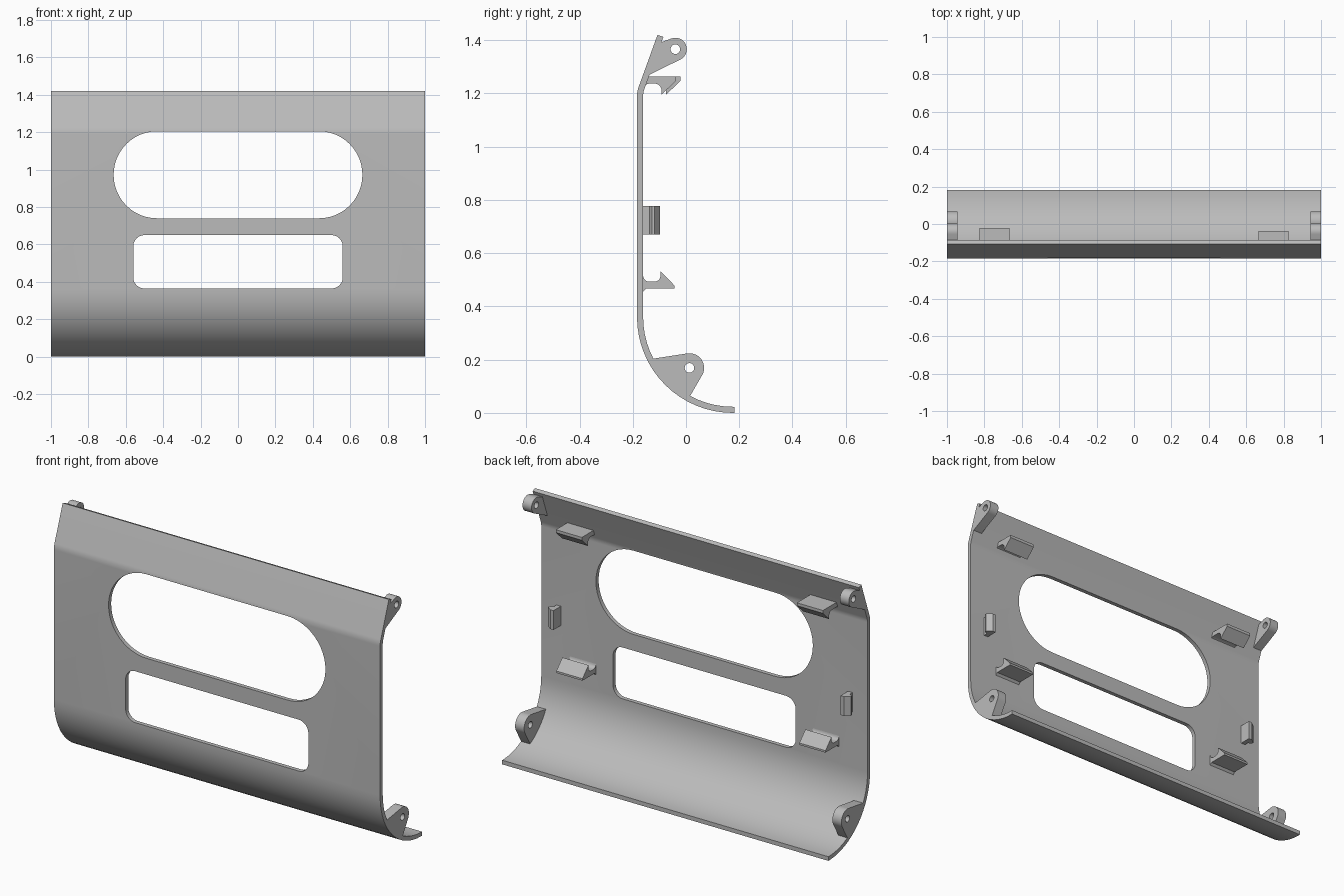
import bpy, bmesh
from math import sin, cos, radians

if "Cube" in bpy.data.objects:
    bpy.data.objects.remove(bpy.data.objects["Cube"])

grey = bpy.data.materials.new("plain grey")
grey.use_nodes = True
COLOUR = (0.5, 0.5, 0.5, 1)
grey.diffuse_color = COLOUR
grey.node_tree.nodes["Principled BSDF"].inputs["Base Color"].default_value = COLOUR


def arc(a, b, r, start, end, n=12):
    """Points along a circular arc, angles in degrees."""
    angles = [radians(start + (end - start) * i / n) for i in range(n + 1)]
    return [(a + r * cos(t), b + r * sin(t)) for t in angles]


def prism(name, points, axis, lo, hi):
    """Extrude a closed 2D profile along an axis; the profile uses the other two axes in order."""
    def place(p, d):
        return {"x": (d, *p), "y": (p[0], d, p[1]), "z": (*p, d)}[axis]
    bm = bmesh.new()
    rings = [[bm.verts.new(place(p, d)) for p in points] for d in (lo, hi)]
    for ring in rings:
        bm.faces.new(ring)
    n = len(points)
    for i in range(n):
        j = (i + 1) % n
        bm.faces.new((rings[0][i], rings[0][j], rings[1][j], rings[1][i]))
    bmesh.ops.recalc_face_normals(bm, faces=bm.faces)
    mesh = bpy.data.meshes.new(name)
    bm.to_mesh(mesh)
    bm.free()
    mesh.materials.append(grey)
    obj = bpy.data.objects.new(name, mesh)
    bpy.context.collection.objects.link(obj)
    return obj


def activate(obj):
    bpy.ops.object.select_all(action="DESELECT")
    obj.select_set(True)
    bpy.context.view_layer.objects.active = obj


def cut(obj, cutter):
    """Subtract a cutter and discard it."""
    cutter.hide_render = True
    mod = obj.modifiers.new("cut", "BOOLEAN")
    mod.operation, mod.solver, mod.object = "DIFFERENCE", "EXACT", cutter
    activate(obj)
    bpy.ops.object.modifier_apply(modifier=mod.name)
    bpy.data.objects.remove(cutter)


def rounded_rect(w, z0, z1, r):
    """Rounded rectangle in x and z, w is the half width."""
    return (arc(w - r, z1 - r, r, 0, 90) + arc(r - w, z1 - r, r, 90, 180)
            + arc(r - w, z0 + r, r, 180, 270) + arc(w - r, z0 + r, r, 270, 360))


# Curved panel
BEND = (0.176, 0.36)
LEAN = (-0.084, 1.19)
outer = ([(-0.107, 1.42)] + arc(*LEAN, 0.1, 160, 180, 6)
         + arc(*BEND, 0.36, 180, 270, 16) + [(0.182, 0)])
inner = ([(0.182, 0.023)] + arc(*BEND, 0.337, 270, 180, 16)
         + arc(*LEAN, 0.077, 180, 160, 6) + [(-0.085, 1.412)])
panel = prism("panel", outer + inner, "x", -1, 1)

# Openings; the slot ends meet at single points, so its radius is a touch small
cut(panel, prism("slot_cutter", rounded_rect(0.665, 0.74, 1.205, 0.232), "y", -0.4, 0.1))
cut(panel, prism("window_cutter", rounded_rect(0.56, 0.365, 0.65, 0.06), "y", -0.4, 0.1))
parts = [panel]

# Pivot ears: rounded tabs with a hole, rooted in the panel
upper_ear = arc(-0.04, 1.366, 0.043, -64, 110, 16) + [(-0.105, 1.388), (-0.148, 1.265)]
lower_ear = arc(0.013, 0.169, 0.055, -28, 98, 16) + arc(*BEND, 0.348, 207, 241.5, 8)


# Snap hooks, profiles in y and z; reach is the tip of the barb
def upper_hook(reach):
    catch = reach - 0.054
    return ([(-0.15, 1.263), (reach, 1.263), (reach, 1.247), (catch, 1.195)]
            + arc(catch - 0.025, 1.212, 0.025, 0, 90, 5)
            + arc(-0.136, 1.212, 0.025, 90, 180, 5)
            + [(-0.175, 1.2), (-0.17, 1.235)])


lower_hook = ([(-0.17, 0.455), (-0.161, 0.455), (-0.15, 0.467), (-0.043, 0.467),
               (-0.043, 0.478), (-0.096, 0.533)]
              + arc(-0.118, 0.515, 0.022, 0, -90, 5)
              + arc(-0.139, 0.515, 0.022, 270, 180, 5) + [(-0.17, 0.515)])

# Side catches, profile in x and y, barb facing outward
catch_profile = [(0.88, -0.17), (0.88, -0.097), (0.9, -0.097), (0.928, -0.118),
                 (0.928, -0.128), (0.907, -0.138), (0.907, -0.17)]

for side, sign, reach in (("left", 1, -0.038), ("right", -1, -0.021)):
    ends = sorted((sign * 0.945, sign))
    for level, outline, hole in (("upper", upper_ear, (-0.04, 1.366)),
                                 ("lower", lower_ear, (0.013, 0.169))):
        ear = prism(f"{level}_{side}_ear", outline, "x", *ends)
        cut(ear, prism("hole_cutter", arc(*hole, 0.018, 0, 345, 23), "x", -1.1, 1.1))
        parts.append(ear)
    span = sorted((sign * 0.665, sign * 0.825))
    parts.append(prism(f"upper_{side}_hook", upper_hook(reach), "x", *span))
    parts.append(prism(f"lower_{side}_hook", lower_hook, "x", *span))
    mirrored = [(sign * x, y) for x, y in catch_profile]
    parts.append(prism(f"{side}_catch", mirrored, "z", 0.67, 0.777))

# Smooth curves, crisp edges
for part in parts:
    activate(part)
    bpy.ops.object.shade_smooth_by_angle(angle=radians(25))
